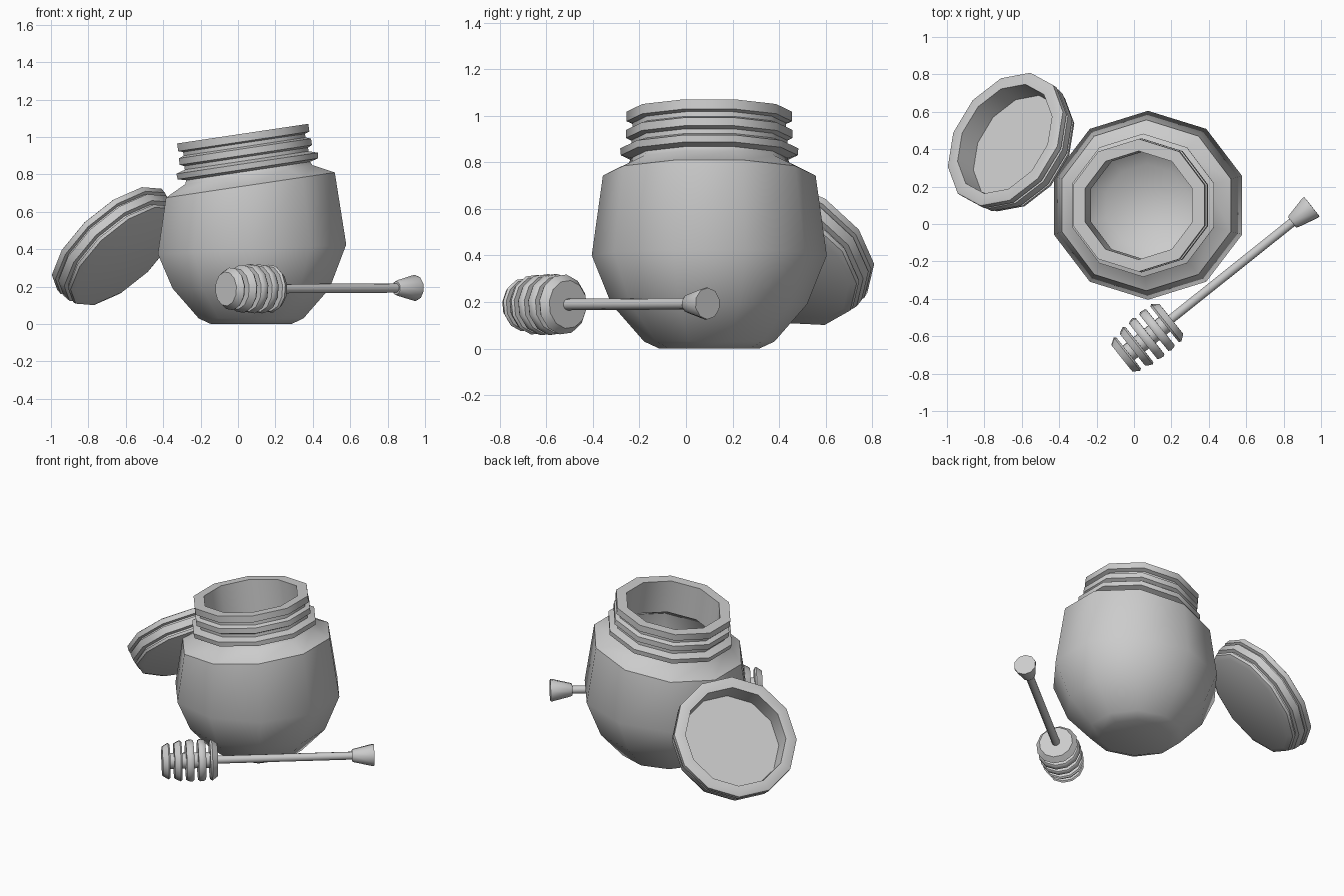
import bpy, bmesh, math
from mathutils import Vector, Matrix

if "Cube" in bpy.data.objects:
    bpy.data.objects.remove(bpy.data.objects["Cube"])


def loft(name, rings, sides, phase=0.0, xs=1.0, smooth=46):
    """Bridge polygon rings given as (matrix, height, radius), capping both ends."""
    bm = bmesh.new()
    loops = []
    for mat, h, r in rings:
        loop = []
        for i in range(sides):
            a = phase + 2 * math.pi * i / sides
            loop.append(bm.verts.new(mat @ Vector((xs * r * math.cos(a), r * math.sin(a), h))))
        loops.append(loop)
    for a, b in zip(loops, loops[1:]):
        for i in range(sides):
            j = (i + 1) % sides
            bm.faces.new((a[i], a[j], b[j], b[i]))
    bm.faces.new(loops[0][::-1])
    bm.faces.new(loops[-1])
    bmesh.ops.recalc_face_normals(bm, faces=bm.faces)
    me = bpy.data.meshes.new(name)
    bm.to_mesh(me)
    bm.free()
    ob = bpy.data.objects.new(name, me)
    bpy.context.collection.objects.link(ob)
    bpy.ops.object.select_all(action='DESELECT')
    ob.select_set(True)
    bpy.context.view_layer.objects.active = ob
    bpy.ops.object.shade_smooth_by_angle(angle=math.radians(smooth))
    return ob


def frame(origin, axis):
    q = Vector((0, 0, 1)).rotation_difference(Vector(axis).normalized())
    return Matrix.Translation(origin) @ q.to_matrix().to_4x4()


# jar: level base, slightly tilted belly, tilted neck with thread bands, open inside
base = Matrix.Translation((0.07, 0.1, 0))
belly = frame((0.075, 0.1, 0.40), (-0.05, 0, 1))
neck = frame((0.025, 0.1, 1.018), (-0.148, 0, 0.989))
jar = [(base, 0.0, 0.215), (base, 0.03, 0.28), (base, 0.19, 0.42), (belly, 0, 0.505)]
jar += [(neck, h, r) for h, r in [
    (-0.278, 0.457), (-0.222, 0.345), (-0.202, 0.335), (-0.19, 0.38), (-0.16, 0.383),
    (-0.145, 0.335), (-0.125, 0.335), (-0.115, 0.358), (-0.08, 0.358),
    (-0.07, 0.33), (-0.05, 0.33), (-0.042, 0.355), (0, 0.355),
    (0, 0.29), (-0.22, 0.29), (-0.30, 0.41)]]
jar += [(belly, 0, 0.455), (base, 0.20, 0.37), (base, 0.06, 0.22)]
loft("honey_jar", jar, 10, math.radians(18), 1.05)

# lid: leaning against the jar, hollow side facing up and back
lid_m = frame((-0.645, 0.425, 0.405), (-0.61, 0.40, 0.68))
lid = [(-0.075, 0.335), (-0.062, 0.365), (-0.045, 0.37), (-0.042, 0.355), (-0.03, 0.355),
       (-0.025, 0.38), (0.02, 0.385), (0.023, 0.37), (0.033, 0.37), (0.038, 0.39),
       (0.07, 0.39), (0.075, 0.38), (0.075, 0.32), (-0.05, 0.31)]
loft("lid", [(lid_m, h, r) for h, r in lid], 12, math.radians(15))

# dipper: grooved head, thin handle, flared knob
dip = frame((-0.065, -0.718, 0.188), (0.782, 0.624, 0.004))
head = []
for k, (r0, r1) in enumerate([(0.10, 0.115), (0.118, 0.13), (0.13, 0.133),
                              (0.133, 0.13), (0.13, 0.112)]):
    t = k * 0.073
    if k:
        head.append((dip, t, 0.05))
    head += [(dip, t, r0 - 0.008), (dip, t + 0.012, r0),
             (dip, t + 0.036, r1), (dip, t + 0.046, r1 - 0.008)]
    if k < 4:
        head.append((dip, t + 0.046, 0.05))
loft("dipper_head", head, 12)
loft("dipper_handle", [(dip, 0.32, 0.025), (dip, 1.18, 0.025)], 10)
loft("dipper_knob", [(dip, h, r) for h, r in [(1.165, 0.036), (1.175, 0.042),
                                              (1.29, 0.07), (1.30, 0.068)]], 10)
